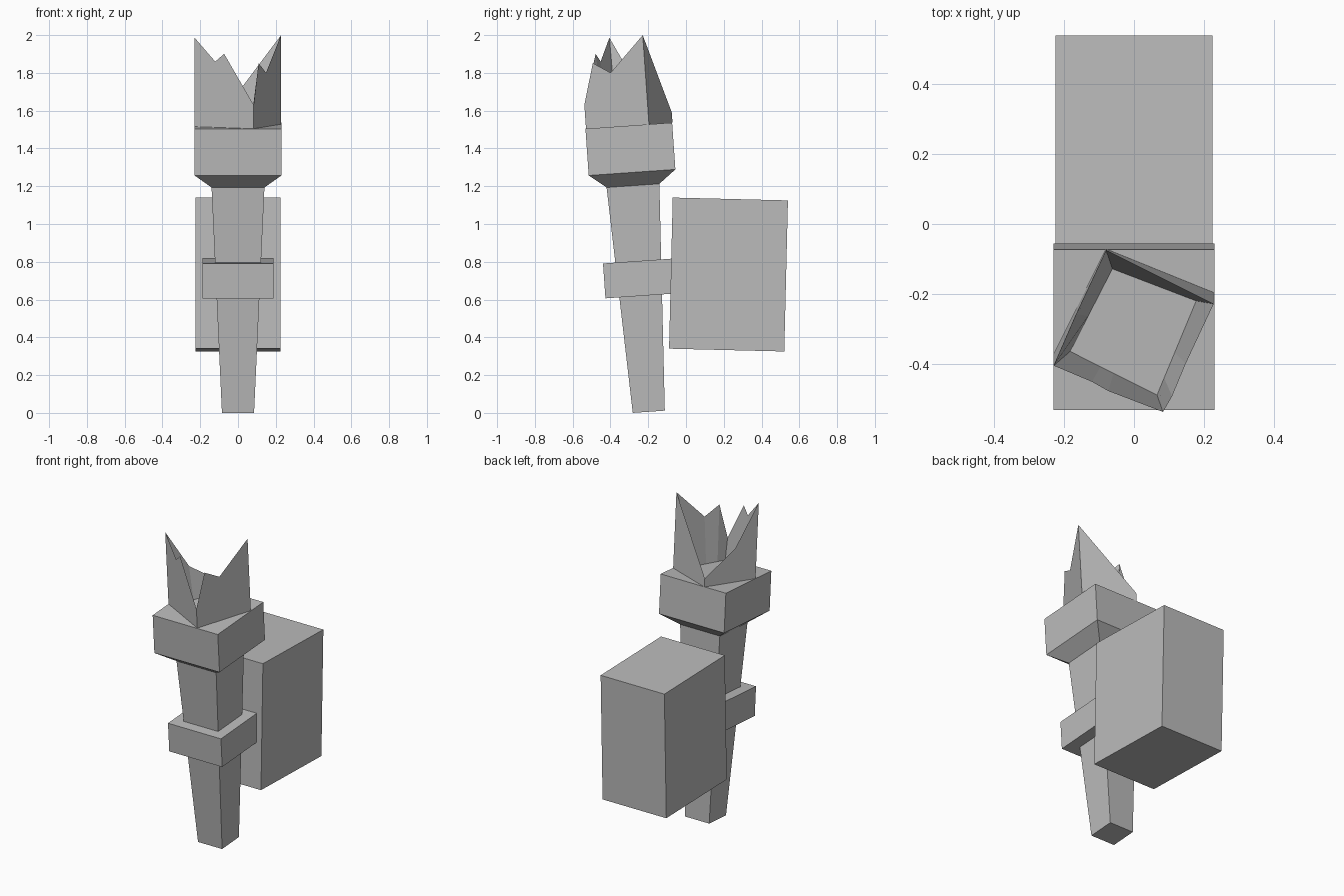
import bpy, bmesh
from math import radians
from mathutils import Matrix, Vector

old = bpy.data.objects.get("Cube")
if old:
    bpy.data.objects.remove(old, do_unlink=True)

GREY = (0.5, 0.5, 0.5, 1)
grey = bpy.data.materials.new("plain_grey")
grey.use_nodes = True
grey.diffuse_color = GREY
grey.node_tree.nodes["Principled BSDF"].inputs["Base Color"].default_value = GREY

# The torch leans forward from its foot; the wall block leans slightly back
TORCH = Matrix.Translation((0, -0.197, 0.006)) @ Matrix.Rotation(radians(4), 4, 'X')
BLOCK = Matrix.Translation((0, 0.225, 0.7325)) @ Matrix.Rotation(radians(-1.4), 4, 'X')


def finish(name, bm, matrix):
    bmesh.ops.recalc_face_normals(bm, faces=bm.faces)
    bm.transform(matrix)
    mesh = bpy.data.meshes.new(name)
    bm.to_mesh(mesh)
    bm.free()
    mesh.materials.append(grey)
    obj = bpy.data.objects.new(name, mesh)
    bpy.context.collection.objects.link(obj)
    return obj


def square_loft(name, sections, matrix):
    """Closed solid through square sections given as (half x, half y, height)."""
    bm = bmesh.new()
    rings = [[bm.verts.new((sx * hx, sy * hy, h))
              for sx, sy in ((-1, -1), (1, -1), (1, 1), (-1, 1))]
             for hx, hy, h in sections]
    for low, high in zip(rings, rings[1:]):
        for i in range(4):
            j = (i + 1) % 4
            bm.faces.new((low[i], low[j], high[j], high[i]))
    bm.faces.new(rings[0][::-1])
    bm.faces.new(rings[-1])
    return finish(name, bm, matrix)


# Stem, grip ring, flared head and wall block
square_loft("stem", [(0.085, 0.085, 0), (0.14, 0.14, 1.2)], TORCH)
square_loft("grip_ring", [(0.187, 0.187, 0.615), (0.187, 0.187, 0.80)], TORCH)
square_loft("head", [(0.14, 0.14, 1.2), (0.23, 0.23, 1.27), (0.23, 0.23, 1.518)], TORCH)
square_loft("wall_block", [(0.225, 0.305, -0.4), (0.225, 0.305, 0.4)], BLOCK)

# Flame: four wedge walls round a hollow, with a jagged knife-edge rim
HEAD_TOP = 1.518
outer = [Vector(p) for p in ((-0.08, 0.232), (0.228, 0.107), (0.083, -0.227), (-0.23, -0.07))]
inner = [Vector(p) for p in ((-0.062, 0.175), (0.178, 0.083), (0.066, -0.187), (-0.183, -0.062))]
# Rim points of each wall: (fraction along the wall, height)
rim = [[(0, 1.572)],
       [(0, 1.991), (0.55, 1.804), (0.82, 1.862)],
       [(0, 1.644), (0.5, 1.91), (0.65, 1.867)],
       [(0, 1.99), (0.43, 1.725)]]

bm = bmesh.new()
columns = []
for i, wall in enumerate(rim):
    j = (i + 1) % 4
    for t, height in wall:
        out_pt, in_pt = outer[i].lerp(outer[j], t), inner[i].lerp(inner[j], t)
        columns.append([bm.verts.new((*out_pt, HEAD_TOP)),
                        bm.verts.new((*out_pt, height)),
                        bm.verts.new((*in_pt, HEAD_TOP + 0.003))])
for a, b in zip(columns, columns[1:] + columns[:1]):
    for k in range(3):
        m = (k + 1) % 3
        bm.faces.new((a[k], b[k], b[m], a[m]))
finish("flame", bm, TORCH)
